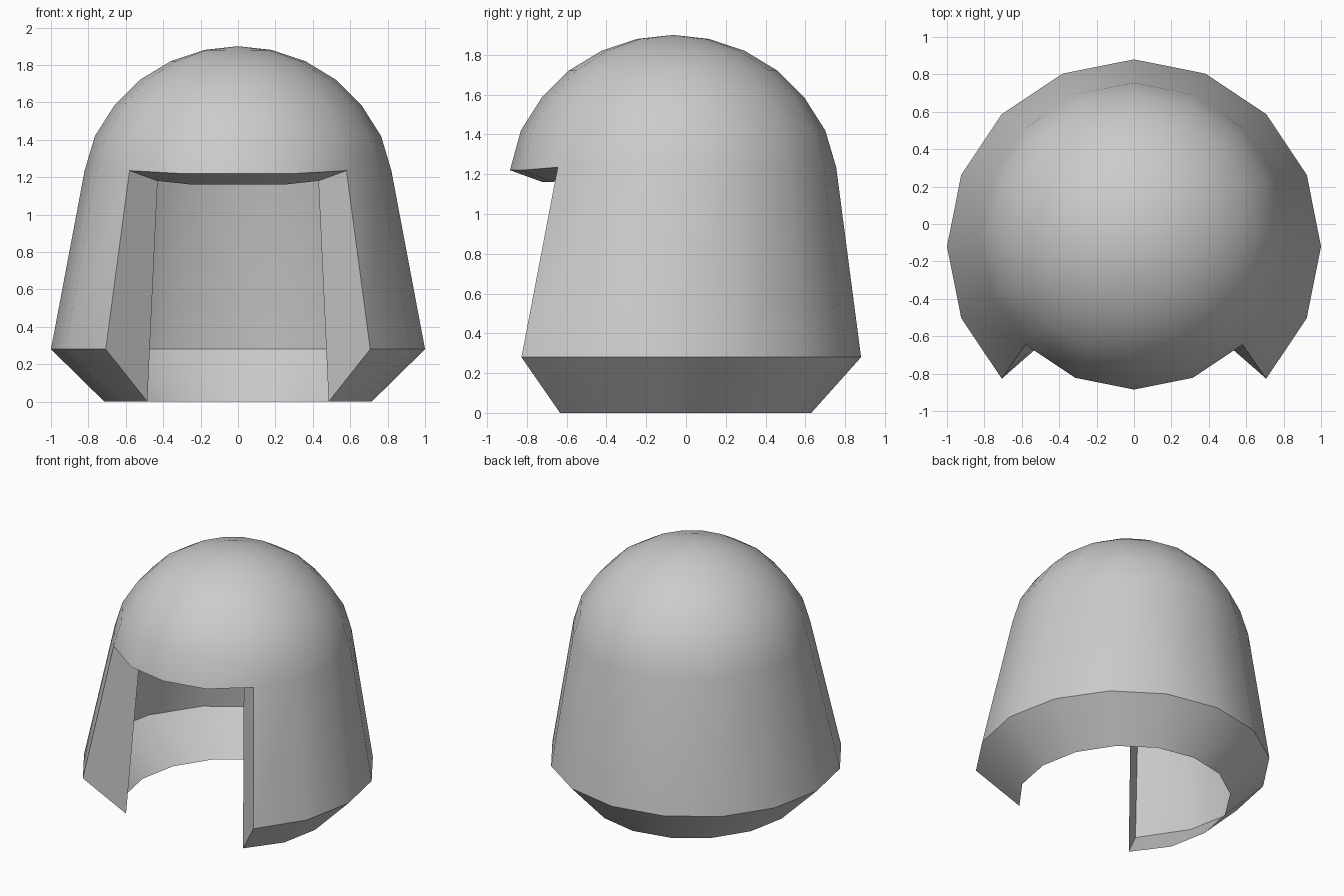
import bpy, bmesh
from math import cos, sin, radians

cube = bpy.data.objects.get("Cube")
if cube:
    bpy.data.objects.remove(cube, do_unlink=True)

SIDES = 16
OPEN = (10, 11, 12, 13)        # front segments left open below the brow

grey = bpy.data.materials.new("light_grey")
grey.use_nodes = True
grey.diffuse_color = (0.6, 0.6, 0.6, 1)
grey.node_tree.nodes["Principled BSDF"].inputs["Base Color"].default_value = (0.6, 0.6, 0.6, 1)

# Rings from the hem to the crown: height, x radius, y radius, y centre
RINGS = [
    (0.00, 0.715, 0.74, -0.11), (0.28, 1.00, 1.00, -0.12),
    (1.235, 0.82, 0.82, -0.065), (1.42, 0.765, 0.765, -0.065),
    (1.585, 0.66, 0.66, -0.065), (1.72, 0.525, 0.525, -0.065),
    (1.82, 0.36, 0.36, -0.065), (1.88, 0.18, 0.18, -0.065),
]

bm = bmesh.new()


def ring(z, rx, ry, cy):
    """One horizontal loop of vertices."""
    angles = [radians(360 * i / SIDES) for i in range(SIDES)]
    return [bm.verts.new((rx * cos(a), cy + ry * sin(a), z)) for a in angles]


loops = [ring(*r) for r in RINGS]
hem, rim, brow = loops[:3]

# Pinch the hem ends at the opening and dip the brow
for i, side in ((10, -1), (14, 1)):
    hem[i].co.x = side * 0.485
for i in (11, 12, 13):
    brow[i].co.z = 1.22

# Shell walls, leaving the face opening
for level, (low, high) in enumerate(zip(loops, loops[1:])):
    for i in range(SIDES):
        if level < 2 and i in OPEN:
            continue
        j = (i + 1) % SIDES
        bm.faces.new((low[i], low[j], high[j], high[i]))

# Crown
top = bm.verts.new((0, -0.065, 1.9))
for i in range(SIDES):
    bm.faces.new((loops[-1][i], loops[-1][(i + 1) % SIDES], top))

# Inward flange under the brow and down both sides of the opening
inner = [bm.verts.new(p) for p in (
    (-0.43, -0.545, 1.18), (-0.245, -0.675, 1.16), (0, -0.72, 1.16),
    (0.245, -0.675, 1.16), (0.43, -0.545, 1.18))]
for k, i in enumerate(OPEN):
    bm.faces.new((brow[i], brow[i + 1], inner[k + 1], inner[k]))
bm.faces.new((rim[10], brow[10], inner[0], hem[10]))
bm.faces.new((brow[14], rim[14], hem[14], inner[4]))

bmesh.ops.delete(bm, geom=[v for v in bm.verts if not v.link_faces], context='VERTS')
bmesh.ops.recalc_face_normals(bm, faces=bm.faces)

mesh = bpy.data.meshes.new("helmet_shell")
bm.to_mesh(mesh)
bm.free()
mesh.materials.append(grey)
helmet = bpy.data.objects.new("helmet_shell", mesh)
bpy.context.collection.objects.link(helmet)

# Smooth shading with crisp creases
bpy.ops.object.select_all(action='DESELECT')
helmet.select_set(True)
bpy.context.view_layer.objects.active = helmet
bpy.ops.object.shade_smooth_by_angle(angle=radians(35))
